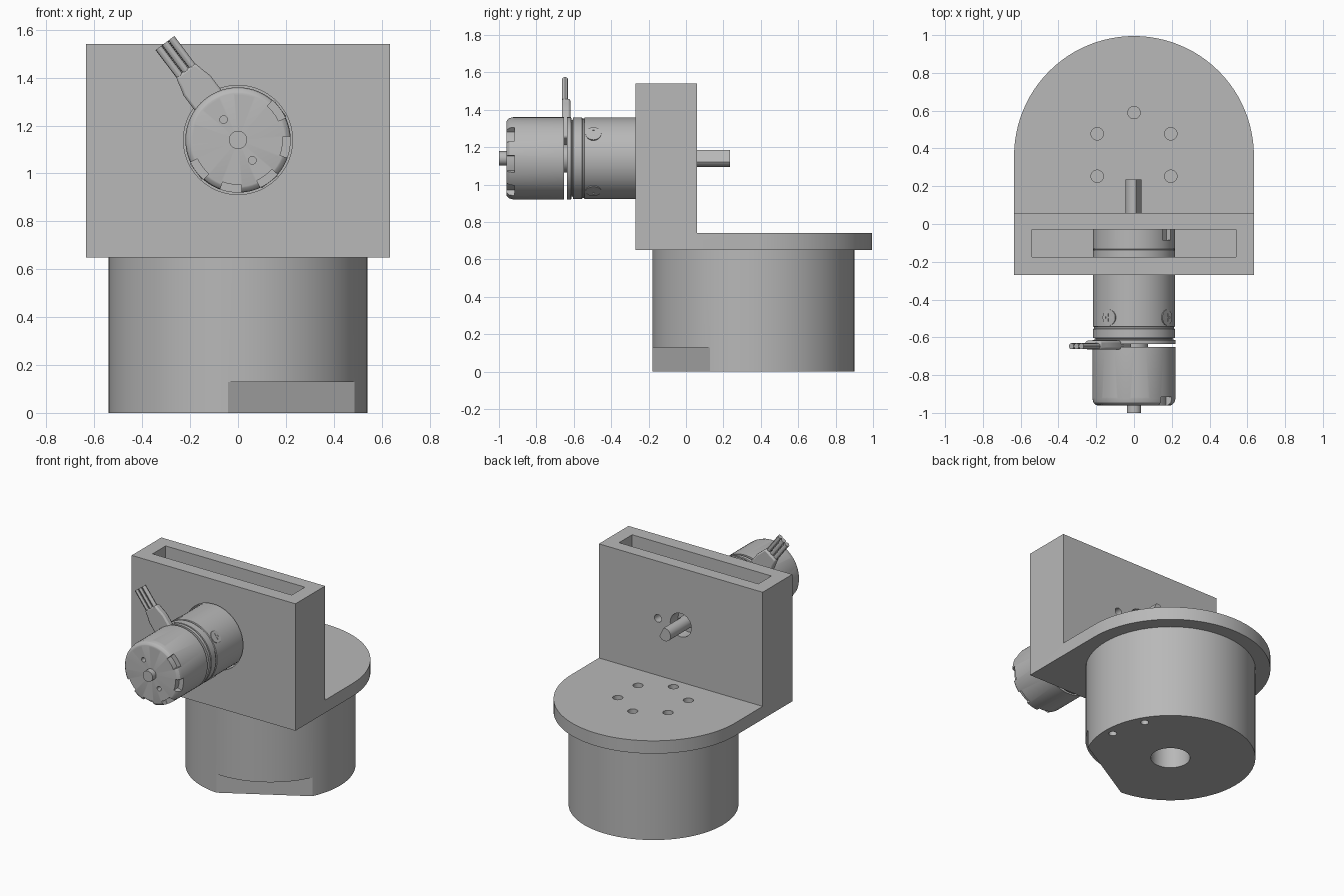
import bpy, bmesh
from math import sin, cos, radians, pi
from mathutils import Matrix

if "Cube" in bpy.data.objects:
    bpy.data.objects.remove(bpy.data.objects["Cube"])

grey = bpy.data.materials.new("plain grey")
grey.use_nodes = True
GREY = (0.48, 0.48, 0.48, 1)
grey.diffuse_color = GREY
grey.node_tree.nodes["Principled BSDF"].inputs["Base Color"].default_value = GREY

# Frames: motor frame has z pointing to the front; side frame extrudes along x
IDENT = Matrix.Identity(4)
MOTOR = Matrix.Translation((0, 0, 1.14)) @ Matrix.Rotation(pi / 2, 4, 'X')
SIDE = Matrix(((0, 0, 1, 0), (1, 0, 0, 0), (0, 1, 0, 0), (0, 0, 0, 1)))
OUTWARD = Matrix.Rotation(pi / 2, 4, 'Y')
BASE_Y = 0.36
parts = []


def spin_z(deg):
    return Matrix.Rotation(radians(deg), 4, 'Z')


def make(name, bm, matrix):
    bm.transform(matrix)
    bmesh.ops.recalc_face_normals(bm, faces=bm.faces)
    mesh = bpy.data.meshes.new(name)
    bm.to_mesh(mesh)
    bm.free()
    mesh.materials.append(grey)
    obj = bpy.data.objects.new(name, mesh)
    bpy.context.collection.objects.link(obj)
    parts.append(obj)
    return obj


def prism(name, points, low, high, matrix=IDENT):
    bm = bmesh.new()
    face = bm.faces.new([bm.verts.new((x, y, low)) for x, y in points])
    ext = bmesh.ops.extrude_face_region(bm, geom=[face])
    top = [v for v in ext["geom"] if isinstance(v, bmesh.types.BMVert)]
    bmesh.ops.translate(bm, verts=top, vec=(0, 0, high - low))
    return make(name, bm, matrix)


def arc(r, start=0, end=360, steps=24, cx=0, cy=0):
    count = steps if end - start == 360 else steps + 1
    angles = [radians(start + (end - start) * i / steps) for i in range(count)]
    return [(cx + r * cos(a), cy + r * sin(a)) for a in angles]


def rect(x0, x1, y0, y1):
    return [(x0, y0), (x1, y0), (x1, y1), (x0, y1)]


def lathe(name, profile, matrix, steps=64):
    bm = bmesh.new()
    verts = [bm.verts.new((r, 0, z)) for r, z in profile]
    edges = [bm.edges.new(pair) for pair in zip(verts, verts[1:])]
    bmesh.ops.spin(bm, geom=verts + edges, cent=(0, 0, 0), axis=(0, 0, 1),
                   angle=2 * pi, steps=steps)
    bmesh.ops.remove_doubles(bm, verts=bm.verts, dist=1e-5)
    return make(name, bm, matrix)


def combine(target, cutter, operation='DIFFERENCE'):
    mod = target.modifiers.new("cut", 'BOOLEAN')
    mod.operation, mod.object, mod.solver = operation, cutter, 'EXACT'
    graph = bpy.context.evaluated_depsgraph_get()
    result = bpy.data.meshes.new_from_object(target.evaluated_get(graph))
    target.modifiers.clear()
    target.data = result
    parts.remove(cutter)
    bpy.data.objects.remove(cutter)


def cut(target, points, low, high, matrix=IDENT):
    combine(target, prism("cutter", points, low, high, matrix))


# Round base with a flat at its foot and holes underneath
base = prism("round_base", arc(0.54, steps=72, cy=BASE_Y), 0, 0.65)
flat_frame = Matrix.Translation((0, BASE_Y, 0)) @ spin_z(-60)
cut(base, rect(0.445, 0.7, -0.5, 0.5), -0.1, 0.13, flat_frame)
cut(base, arc(0.125, steps=32, cy=BASE_Y), -0.1, 0.4)
for deg in (0, 30, 120, 210, 240):
    spot = Matrix.Translation((0, BASE_Y, 0)) @ spin_z(deg)
    cut(base, arc(0.026, steps=16, cx=0.478), -0.1, 0.12, spot)

# L-shaped bracket: side profile trimmed to the rounded plan outline
bracket = prism("motor_bracket",
                [(-0.4, 0.65), (1.2, 0.65), (1.2, 0.74), (0.058, 0.74),
                 (0.058, 1.54), (-0.4, 1.54)], -0.8, 0.8, SIDE)
outline = arc(0.635, 0, 180, 48, cy=BASE_Y) + [(-0.635, -0.27), (0.635, -0.27)]
combine(bracket, prism("cutter", outline, 0.5, 1.7), 'INTERSECT')
cut(bracket, rect(-0.54, 0.54, -0.175, -0.03), 0.74, 1.7)
cut(bracket, arc(0.228, steps=64), 0.1, 0.4, MOTOR)
cut(bracket, arc(0.082, steps=32), -0.2, 0.1, MOTOR)
for deg in range(0, 360, 90):
    cut(bracket, arc(0.027, steps=16, cx=0.177), -0.2, 0.1, MOTOR @ spin_z(deg))
for deg in range(30, 390, 60):
    spot = Matrix.Translation((0, BASE_Y + 0.005, 0)) @ spin_z(deg)
    cut(bracket, arc(0.033, steps=20, cx=0.225), 0.6, 0.8, spot)

# Motor: gearbox, open gap around a thin core, then the rotor can
motor = lathe("motor_body", [
    (0, 0.03), (0.218, 0.03), (0.218, 0.132), (0.214, 0.135), (0.218, 0.138),
    (0.218, 0.542), (0.212, 0.545), (0.212, 0.553), (0.218, 0.556),
    (0.218, 0.603), (0.205, 0.606), (0.205, 0.612), (0.22, 0.614),
    (0.22, 0.636), (0.075, 0.636), (0.075, 0.652), (0.22, 0.652),
    (0.22, 0.925), (0.215, 0.945), (0.202, 0.958), (0.195, 0.96), (0, 0.96)], MOTOR)
for deg in range(-8, 352, 45):
    notch = arc(0.187, -12, 12, 4) + arc(0.26, -12, 12, 4)[::-1]
    cut(motor, notch, 0.917, 1.0, MOTOR @ spin_z(deg))
for x, z in ((-0.06, 0.085), (0.06, -0.085)):
    cut(motor, arc(0.016, steps=16, cx=x, cy=z), 0.9, 1.0, MOTOR)

# Gearbox screws with cross recesses, and the mounting notches behind them
for deg in (37, 127, 217, 307):
    cut(motor, rect(0.19, 0.26, -0.035, 0.035), 0.0, 0.085, MOTOR @ spin_z(deg))
    frame = MOTOR @ Matrix.Translation((0, 0, 0.495)) @ spin_z(deg) @ OUTWARD
    screw = prism("gearbox_screw", arc(0.042, steps=24), 0.19, 0.2205, frame)
    cut(screw, rect(-0.005, 0.005, -0.022, 0.022), 0.213, 0.24, frame)
    cut(screw, rect(-0.022, 0.022, -0.005, 0.005), 0.213, 0.24, frame)

# Front shaft stub and the D-cut output shaft
prism("shaft_stub", arc(0.038, steps=32), 0.95, 1.0, MOTOR)
shaft = prism("output_shaft", arc(0.045, steps=32), -0.235, 0.04, MOTOR)
cut(shaft, rect(0.028, 0.1, -0.1, 0.1), -0.3, -0.04, MOTOR @ spin_z(25))

# Cable strap leaving the gap, ending in three wires
CABLE = MOTOR @ spin_z(127)
half = [(0.1, 0.06), (0.2, 0.07), (0.285, 0.07), (0.32, 0.06), (0.365, 0.05)]
strap = prism("cable_strap", [(r, -w) for r, w in half] + half[::-1],
              0.618, 0.664, CABLE)
bevel = strap.modifiers.new("soft edges", 'BEVEL')
bevel.width, bevel.segments = 0.01, 2
for i in (-1, 0, 1):
    frame = CABLE @ Matrix.Translation((0, i * 0.033, 0.647)) @ OUTWARD
    prism("motor_wire", arc(0.016, steps=12), 0.34, 0.507, frame)

# Smooth round walls while keeping edges crisp
bpy.ops.object.select_all(action='DESELECT')
for obj in parts:
    obj.select_set(True)
bpy.context.view_layer.objects.active = base
bpy.ops.object.shade_smooth_by_angle(angle=radians(30))
